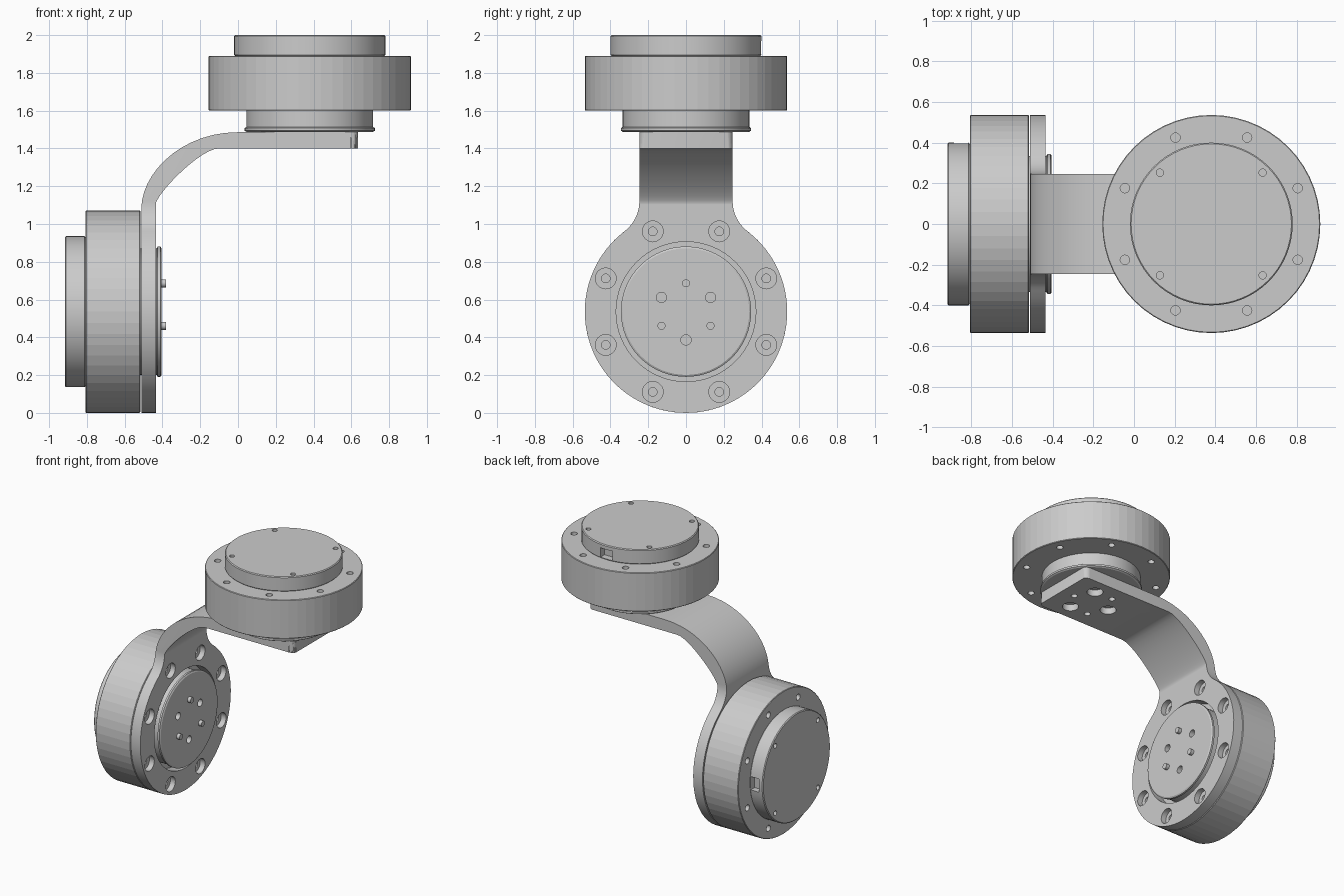
import bpy, bmesh
from math import pi, cos, sin, sqrt, atan2, radians
from mathutils import Matrix, Vector
from mathutils.geometry import interpolate_bezier

if "Cube" in bpy.data.objects:
    bpy.data.objects.remove(bpy.data.objects["Cube"], do_unlink=True)

grey = bpy.data.materials.new("satin_grey")
grey.use_nodes = True
colour = (0.6, 0.6, 0.6, 1)
grey.diffuse_color = colour
grey.node_tree.nodes["Principled BSDF"].inputs["Base Color"].default_value = colour

RADIUS = 0.536
UPPER = Matrix.Translation((0.38, 0, 1.488))
LOWER = Matrix.Translation((-0.405, 0, RADIUS)) @ Matrix.Rotation(-pi / 2, 4, "Y")


def finish(name, bm, matrix=Matrix()):
    bmesh.ops.recalc_face_normals(bm, faces=bm.faces)
    me = bpy.data.meshes.new(name)
    bm.to_mesh(me)
    bm.free()
    me.transform(matrix)
    me.materials.append(grey)
    ob = bpy.data.objects.new(name, me)
    bpy.context.collection.objects.link(ob)
    return ob


def lathe(name, profile, steps, matrix):
    bm = bmesh.new()
    verts = [bm.verts.new((r, 0, z)) for r, z in profile]
    edges = [bm.edges.new(pair) for pair in zip(verts, verts[1:])]
    bmesh.ops.spin(bm, geom=verts + edges, cent=(0, 0, 0), axis=(0, 0, 1),
                   angle=2 * pi, steps=steps, use_merge=True)
    bmesh.ops.remove_doubles(bm, verts=bm.verts, dist=1e-5)
    return finish(name, bm, matrix)


def prism(name, points, direction):
    bm = bmesh.new()
    face = bm.faces.new([bm.verts.new(p) for p in points])
    grown = bmesh.ops.extrude_face_region(bm, geom=[face])["geom"]
    moved = [v for v in grown if isinstance(v, bmesh.types.BMVert)]
    bmesh.ops.translate(bm, verts=moved, vec=direction)
    return bm


def ring(count, radius, start):
    return [(radius * cos(start + 2 * pi * i / count),
             radius * sin(start + 2 * pi * i / count)) for i in range(count)]


def cylinders(name, centres, radius, low, high, matrix, sides=20):
    bm = bmesh.new()
    for x, y in centres:
        bmesh.ops.create_cone(bm, cap_ends=True, segments=sides, radius1=radius,
                              radius2=radius, depth=high - low,
                              matrix=Matrix.Translation((x, y, (low + high) / 2)))
    return finish(name, bm, matrix)


def combine(ob, cutter, operation="DIFFERENCE"):
    mod = ob.modifiers.new("cut", "BOOLEAN")
    mod.object, mod.operation, mod.solver = cutter, operation, "EXACT"
    dg = bpy.context.evaluated_depsgraph_get()
    mesh = bpy.data.meshes.new_from_object(ob.evaluated_get(dg))
    ob.modifiers.clear()
    ob.data = mesh
    bpy.data.objects.remove(cutter, do_unlink=True)


def smooth(ob):
    bpy.ops.object.select_all(action="DESELECT")
    ob.select_set(True)
    bpy.context.view_layer.objects.active = ob
    bpy.ops.object.shade_smooth_by_angle(angle=radians(25))


def slab(r, low, high, c=0.006):
    # Disc profile with small chamfers on both rims
    return [(0, low), (r - c, low), (r, low + c), (r, high - c), (r - c, high), (0, high)]


BOLTS = ring(8, 0.46, pi / 8)
PINS = ring(3, 0.15, 0)
SCREWS = ring(3, 0.15, pi)


def motor(prefix, m):
    # Output hub with a rim lip, screw holes and locating pins
    hub = lathe(prefix + "_output_hub",
                [(0, 0), (0.335, 0), (0.345, 0.006), (0.345, 0.02), (0.335, 0.026),
                 (0.335, 0.112), (0, 0.112)], 64, m)
    combine(hub, cylinders("cutter", SCREWS, 0.027, -0.02, 0.05, m))
    smooth(hub)
    smooth(cylinders(prefix + "_locating_pins", PINS, 0.021, -0.025, 0.02, m))

    # Main drum with bolt holes in both rims
    body = lathe(prefix + "_motor_drum", slab(RADIUS, 0.112, 0.402, 0.004), 56, m)
    for low, high in ((0.09, 0.145), (0.37, 0.42)):
        combine(body, cylinders("cutter", BOLTS, 0.023, low, high, m))

    # Rear cover with four screw holes and a cable slot
    cover = lathe(prefix + "_rear_cover", slab(0.4, 0.402, 0.512), 64, m)
    combine(cover, cylinders("cutter", ring(4, 0.357, pi / 4), 0.018, 0.485, 0.53, m))
    bm = bmesh.new()
    bmesh.ops.create_cube(bm, size=1, matrix=Matrix.Translation((0, 0.4, 0.445))
                          @ Matrix.Diagonal((0.1, 0.1, 0.07, 1)))
    combine(cover, finish("cutter", bm, m))
    smooth(cover)


motor("upper", UPPER)
motor("lower", LOWER)

# Bracket side shape: upright plate sweeping into a level shelf
def curve(*p):
    return interpolate_bezier(*[Vector((x, 0, z)) for x, z in p], 14)


side = ([Vector((-0.435, 0, -0.1))]
        + curve((-0.435, 1.11), (-0.42, 1.17), (-0.2, 1.4), (-0.1, 1.4))
        + [Vector((0.7, 0, 1.4)), Vector((0.7, 0, 1.486))]
        + curve((0, 1.486), (-0.3, 1.486), (-0.512, 1.27), (-0.512, 1.08))
        + [Vector((-0.512, 0, -0.1))])
bracket = finish("bracket", prism("side", [p - Vector((0, 0.6, 0)) for p in side], (0, 1.2, 0)))

# Bracket front outline: round plate filleted into a strap
HALF, FILLET, END = 0.247, 0.2, 0.635
fy = HALF + FILLET
fz = sqrt((RADIUS + FILLET) ** 2 - fy ** 2)
meet = atan2(fz, fy)
half = [(HALF, 1.6)]
for i in range(11):
    a = pi + (meet) * i / 10
    half.append((fy + FILLET * cos(a), RADIUS + fz + FILLET * sin(a)))
for i in range(1, 28):
    a = meet - (meet + pi / 2) * i / 28
    half.append((RADIUS * cos(a), RADIUS + RADIUS * sin(a)))
outline = half + [(0, 0)] + [(-y, z) for y, z in reversed(half)]
bm = prism("front", [(-0.9, y, z) for y, z in outline], (END + 0.9, 0, 0))
corners = [e for e in bm.edges if all(v.co.x > 0.6 and v.co.z > 1.1 for v in e.verts)
           and abs(e.verts[0].co.y - e.verts[1].co.y) < 0.001
           and max(v.co.z for v in e.verts) > 1.5]
bmesh.ops.bevel(bm, geom=corners, offset=0.04, segments=6, affect="EDGES", profile=0.5)
combine(bracket, finish("cutter", bm), "INTERSECT")

# Openings: hub clearance, counterbored plate bolts, shelf screws and pins
combine(bracket, cylinders("cutter", [(0, 0)], 0.37, -0.1, 0.2, LOWER, 64))
combine(bracket, cylinders("cutter", BOLTS, 0.055, -0.1, 0.07, LOWER, 24))
combine(bracket, cylinders("cutter", BOLTS, 0.023, -0.1, 0.2, LOWER))
combine(bracket, cylinders("cutter", SCREWS, 0.055, -0.2, -0.04, UPPER, 24))
combine(bracket, cylinders("cutter", SCREWS, 0.027, -0.2, 0.1, UPPER))
combine(bracket, cylinders("cutter", PINS, 0.022, -0.2, 0.1, UPPER))
smooth(bracket)
